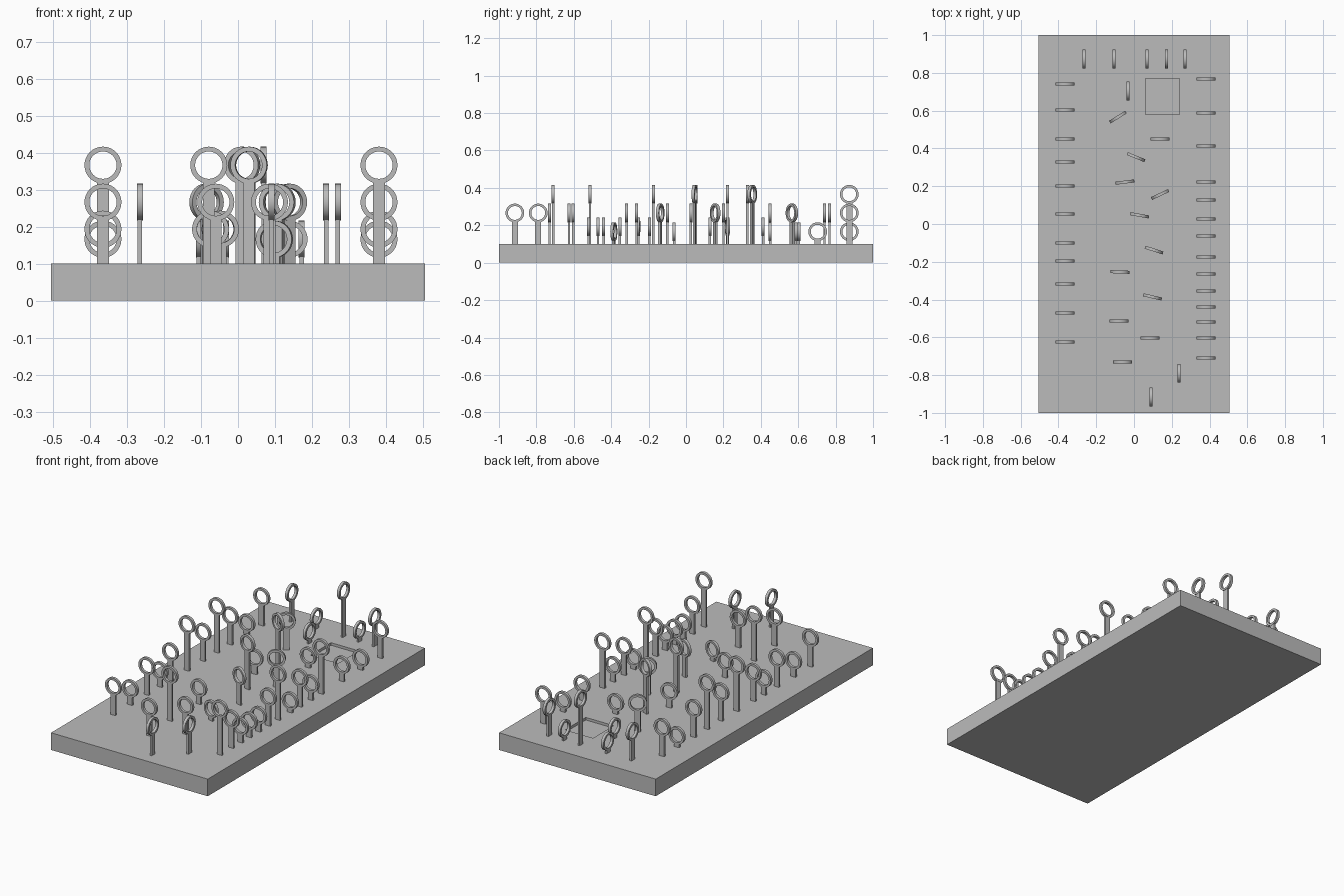
import bpy, bmesh, math
from mathutils import Matrix

if "Cube" in bpy.data.objects:
    bpy.data.objects.remove(bpy.data.objects["Cube"])

grey = bpy.data.materials.new("mid grey")
grey.diffuse_color = (0.5, 0.5, 0.5, 1)
grey.use_nodes = True
grey.node_tree.nodes["Principled BSDF"].inputs["Base Color"].default_value = grey.diffuse_color

TOP = 0.1                                             # board surface height
HEIGHT = {"T": 0.366, "M": 0.266, "L": 0.193, "S": 0.166}  # hoop centre heights
R_OUT, R_IN, DEPTH, SEG = 0.05, 0.037, 0.016, 32


def make(name, bm):
    mesh = bpy.data.meshes.new(name)
    bmesh.ops.recalc_face_normals(bm, faces=bm.faces)
    bm.to_mesh(mesh)
    bm.free()
    mesh.materials.append(grey)
    ob = bpy.data.objects.new(name, mesh)
    bpy.context.collection.objects.link(ob)
    return ob


def box(bm, x0, x1, y0, y1, z0, z1):
    m = Matrix.Translation(((x0 + x1) / 2, (y0 + y1) / 2, (z0 + z1) / 2)) \
        @ Matrix.Diagonal((x1 - x0, y1 - y0, z1 - z0, 1))
    bmesh.ops.create_cube(bm, size=1, matrix=m)


def hoop(x, y, kind, deg=0):
    zc = HEIGHT[kind]
    # ring with a rectangular section, swept about its own axis
    bm = bmesh.new()
    section = [(R_OUT, -DEPTH / 2), (R_OUT, DEPTH / 2), (R_IN, DEPTH / 2), (R_IN, -DEPTH / 2)]
    loops = []
    for i in range(SEG):
        a = 2 * math.pi * i / SEG
        loops.append([bm.verts.new((r * math.cos(a), d, zc + r * math.sin(a))) for r, d in section])
    for i in range(SEG):
        p, q = loops[i], loops[(i + 1) % SEG]
        for j in range(4):
            k = (j + 1) % 4
            bm.faces.new((p[j], p[k], q[k], q[j])).smooth = j in (0, 2)
    for e in bm.edges:
        if len(e.link_faces) == 2 and e.calc_face_angle(0) > math.radians(40):
            e.smooth = False
    ring = make("hoop_ring", bm)
    # flat post from the board up to the ring
    bm = bmesh.new()
    box(bm, -0.016, 0.016, -0.006, 0.006, TOP - 0.005, zc - 0.043)
    post = make("hoop_post", bm)
    for ob in (ring, post):
        ob.location = (x, y, 0)
        ob.rotation_euler.z = math.radians(deg)


# board with a shallow square recess near the back
bm = bmesh.new()
box(bm, -0.505, 0.505, -1, 1, 0, TOP)
top = max(bm.faces, key=lambda f: f.calc_center_median().z)
bmesh.ops.inset_region(bm, faces=[top], thickness=0.1)
for v in top.verts:
    v.co.x = 0.06 if v.co.x < 0 else 0.24
    v.co.y = 0.58 if v.co.y < 0 else 0.77
    v.co.z = TOP
floor = bmesh.ops.extrude_discrete_faces(bm, faces=[top])["faces"][0]
for v in floor.verts:
    v.co.z = TOP - 0.015
make("board", bm)

# left column of hoops
for y, k in ((0.74, "M"), (0.603, "S"), (0.45, "M"), (0.328, "T"), (0.2, "M"), (0.053, "T"),
             (-0.1, "M"), (-0.196, "L"), (-0.317, "M"), (-0.47, "L"), (-0.625, "M")):
    hoop(-0.365, y, k)

# right column of hoops
for y, k in ((0.767, "M"), (0.587, "S"), (0.413, "L"), (0.222, "T"), (0.127, "L"),
             (0.026, "M"), (-0.063, "S"), (-0.175, "T"), (-0.265, "M"), (-0.354, "L"),
             (-0.44, "L"), (-0.52, "L"), (-0.603, "M"), (-0.71, "T")):
    hoop(0.381, y, k)

# back row, turned sideways
for x, k in ((-0.265, "M"), (-0.106, "S"), (0.069, "T"), (0.172, "S"), (0.27, "M")):
    hoop(x, 0.873, k, 90)

# winding middle course
for h in ((-0.032, 0.704, "S", 90), (-0.085, 0.566, "M", 32), (0.138, 0.45, "S", 0),
          (0.011, 0.354, "T", -22), (-0.048, 0.222, "L", 7), (0.138, 0.156, "M", 25),
          (0.03, 0.046, "T", -10), (0.106, -0.138, "M", -18), (-0.074, -0.254, "L", -2),
          (0.098, -0.386, "S", -13), (-0.079, -0.513, "T", 0), (0.085, -0.603, "M", 0),
          (-0.06, -0.73, "M", 0), (0.238, -0.79, "M", 90), (0.09, -0.915, "M", 90)):
    hoop(*h)
